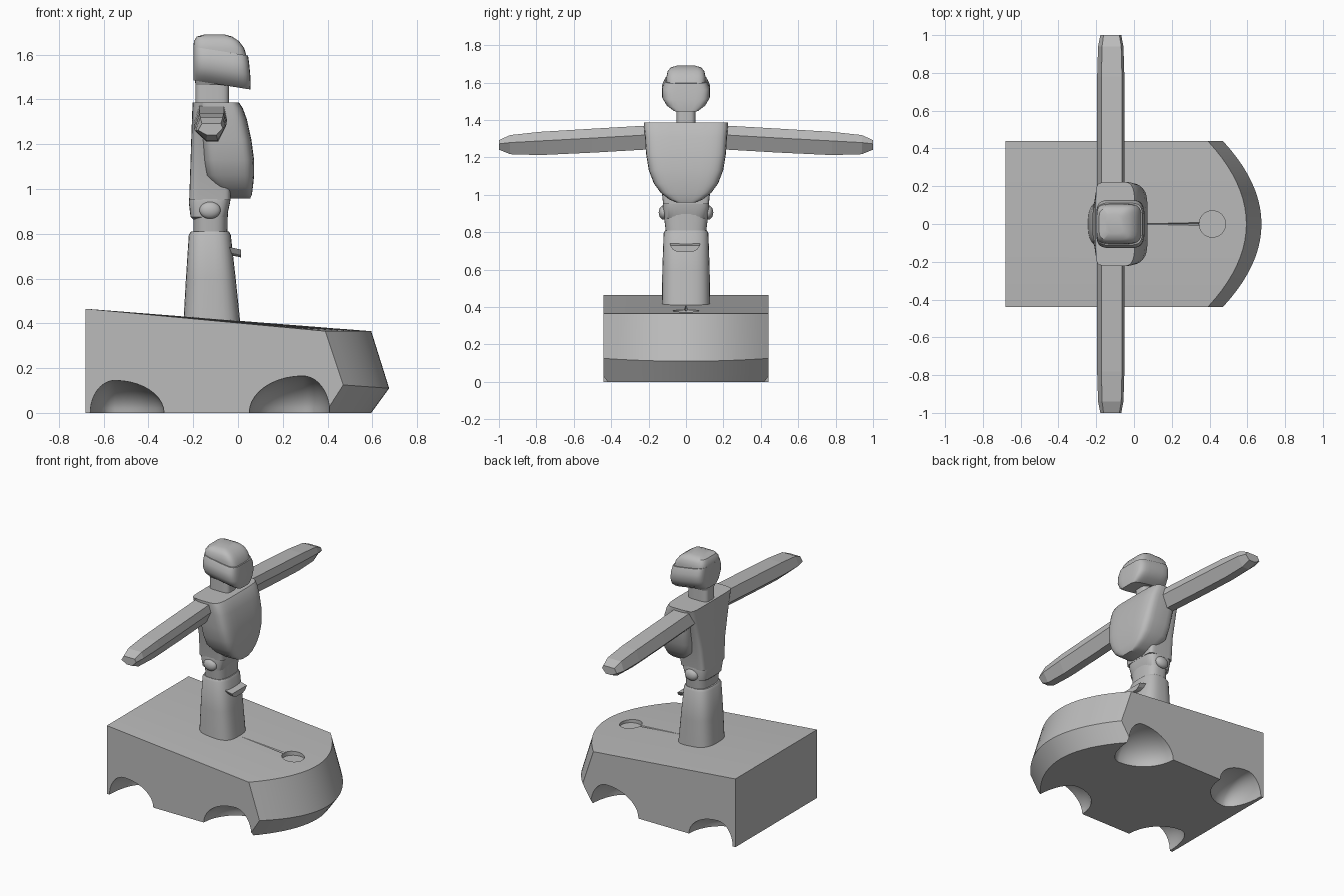
import bpy, bmesh, math
from mathutils import Vector

cube = bpy.data.objects.get("Cube")
if cube:
    bpy.data.objects.remove(cube)

grey = bpy.data.materials.new("plain grey")
grey.use_nodes = True
COLOUR = (0.5, 0.5, 0.5, 1)
grey.diffuse_color = COLOUR
grey.node_tree.nodes["Principled BSDF"].inputs["Base Color"].default_value = COLOUR


def finish(name, bm, smooth=35):
    """Turn a bmesh into a named object, smooth below the given angle."""
    bmesh.ops.recalc_face_normals(bm, faces=bm.faces)
    mesh = bpy.data.meshes.new(name)
    bm.to_mesh(mesh)
    bm.free()
    mesh.materials.append(grey)
    obj = bpy.data.objects.new(name, mesh)
    bpy.context.collection.objects.link(obj)
    if smooth:
        shade(obj, smooth)
    return obj


def shade(obj, angle):
    bpy.ops.object.select_all(action="DESELECT")
    obj.select_set(True)
    bpy.context.view_layer.objects.active = obj
    bpy.ops.object.shade_smooth_by_angle(angle=math.radians(angle))


def skin(name, rings, smooth=35):
    """Join equal rings of points into a closed skin with capped ends."""
    bm = bmesh.new()
    loops = [[bm.verts.new(p) for p in ring] for ring in rings]
    for a, b in zip(loops, loops[1:]):
        for i in range(len(a)):
            j = (i + 1) % len(a)
            bm.faces.new((a[i], a[j], b[j], b[i]))
    bm.faces.new(loops[0])
    bm.faces.new(loops[-1])
    return finish(name, bm, smooth)


def loft(name, sections, power=4, slope=0, sides=32, smooth=35):
    """Stack rounded rectangles given as (z, back x, front x, half width)."""
    rings = []
    for z, x0, x1, w in sections:
        ring = []
        for k in range(sides):
            a = math.tau * (k + 0.5) / sides
            c, s = math.cos(a), math.sin(a)
            px = math.copysign(abs(c) ** (2 / power), c)
            py = math.copysign(abs(s) ** (2 / power), s)
            x = (x0 + x1) / 2 + px * (x1 - x0) / 2
            ring.append((x, py * w, z + slope * (x + 0.2)))
        rings.append(ring)
    return skin(name, rings, smooth)


def cut(obj, cutter):
    mod = obj.modifiers.new(cutter.name, "BOOLEAN")
    mod.operation = "DIFFERENCE"
    mod.solver = "EXACT"
    mod.object = cutter
    cutter.hide_render = True
    cutter.hide_viewport = True
    cutter.display_type = "WIRE"


# Hull: one side profile per station across the width, bow swept back
stations = []
for i in range(21):
    y = -0.44 + 0.044 * i
    t = (y / 0.44) ** 2
    bow = 0.595 - 0.205 * t
    stations.append([(-0.68, y, 0), (-0.68, y, 0.465), (bow, y, 0.365),
                     (bow + 0.08, y, 0.11 + 0.015 * t), (bow, y, 0)])
hull = skin("hull", stations, 0)

# Wheel wells: egg-shaped hollows, steep at the ends, easing to the middle
for x, r, h, tag in ((-0.55, 0.11, 0.145, "rear"), (0.29, 0.12, 0.165, "front")):
    for side in (-1, 1):
        bm = bmesh.new()
        bmesh.ops.create_uvsphere(bm, u_segments=32, v_segments=20, radius=1)
        for v in bm.verts:
            inward = v.co.x * x < 0
            v.co = Vector((x + v.co.x * r * (2.0 if inward else 1),
                           side * 0.44 + v.co.y * 0.24, v.co.z * h))
        cut(hull, finish(f"{tag}_well_cutter", bm))

# Round socket and shallow groove in the deck
bm = bmesh.new()
bmesh.ops.create_cone(bm, cap_ends=True, segments=32, radius1=0.07, radius2=0.07, depth=0.1)
bmesh.ops.translate(bm, verts=bm.verts, vec=(0.415, 0, 0.405))
cut(hull, finish("socket_cutter", bm))
groove = skin("groove_cutter", [[(x, -0.03, z + 0.03), (x, 0.03, z + 0.03), (x, 0, z)]
                                for x, z in ((0, 0.412), (0.4, 0.371))], 0)
cut(hull, groove)

# Bake the cuts so the shading can follow the finished edges
mesh = bpy.data.meshes.new_from_object(
    hull.evaluated_get(bpy.context.evaluated_depsgraph_get()))
hull.modifiers.clear()
hull.data = mesh
for obj in [o for o in bpy.data.objects if "_cutter" in o.name]:
    bpy.data.objects.remove(obj)
shade(hull, 30)

# Lower body
loft("leg_column", [(0.39, -0.245, 0.012, 0.13), (0.6, -0.233, -0.01, 0.127),
                    (0.795, -0.22, -0.032, 0.12), (0.81, -0.21, -0.04, 0.112)], 3)
loft("waist", [(0.8, -0.2, -0.047, 0.108), (0.9, -0.2, -0.045, 0.12)], 3)
loft("hips", [(0.855, -0.19, -0.06, 0.07), (0.875, -0.212, -0.05, 0.115),
              (0.94, -0.22, -0.035, 0.125), (0.96, -0.218, -0.033, 0.122)], 4)
for side in (-1, 1):
    bm = bmesh.new()
    bmesh.ops.create_uvsphere(bm, u_segments=24, v_segments=12, radius=1)
    for v in bm.verts:
        v.co = Vector((-0.125 + v.co.x * 0.047, side * 0.12 + v.co.y * 0.026,
                       0.905 + v.co.z * 0.038))
    finish("left_hip_knob" if side > 0 else "right_hip_knob", bm)

# Small tilted tab on the front of the legs
skin("front_tab", [[(x, -0.085, z + 0.015), (x, 0.075, z + 0.015), (x, 0.06, z - 0.008),
                    (x, 0.035, z - 0.02), (x, -0.045, z - 0.02), (x, -0.07, z - 0.008)]
                   for x, z in ((-0.05, 0.728), (0.014, 0.714))], 0)

# Torso and chest plate
loft("torso", [(0.95, -0.218, -0.033, 0.122), (1.1, -0.213, -0.03, 0.14),
               (1.25, -0.208, -0.03, 0.18), (1.385, -0.203, -0.03, 0.22)], 8)
loft("chest", [(0.958, -0.05, 0.055, 0.05), (0.975, -0.07, 0.062, 0.09),
               (1.01, -0.1, 0.067, 0.135), (1.06, -0.145, 0.072, 0.172),
               (1.13, -0.155, 0.072, 0.199), (1.22, -0.165, 0.06, 0.214),
               (1.31, -0.18, 0.04, 0.22), (1.36, -0.19, 0.022, 0.224),
               (1.385, -0.195, 0.005, 0.224)], 5)

# Neck and head
loft("neck", [(1.37, -0.19, -0.04, 0.052), (1.5, -0.19, -0.04, 0.052)], 4)
loft("head", [(1.465, -0.19, 0.04, 0.06), (1.53, -0.198, 0.048, 0.095),
              (1.59, -0.2, 0.04, 0.106), (1.63, -0.2, 0.027, 0.105),
              (1.66, -0.197, 0.005, 0.098), (1.68, -0.185, -0.025, 0.082),
              (1.69, -0.15, -0.06, 0.05)], 5)
loft("face_band", [(1.485, -0.2, 0.055, 0.07), (1.51, -0.2, 0.057, 0.105),
                   (1.55, -0.2, 0.055, 0.128), (1.6, -0.2, 0.05, 0.128),
                   (1.635, -0.2, 0.045, 0.112)], 5, slope=-0.16)

# Arms: faceted six-sided bars tapering to a blunt wedge
section = [(-0.05, 0.06), (0.06, 0.06), (0.073, 0.01),
           (0.035, -0.068), (-0.02, -0.068), (-0.073, -0.015)]
steps = [(0.17, 1.312, 1), (0.5, 1.293, 1), (0.78, 1.278, 0.97),
         (0.94, 1.271, 0.8), (1.0, 1.268, 0.4)]
for side, name in ((1, "left_arm"), (-1, "right_arm")):
    skin(name, [[(-0.123 + px * (0.6 + 0.4 * s), side * y, z + pz * s) for px, pz in section]
                for y, z, s in steps], 0)
